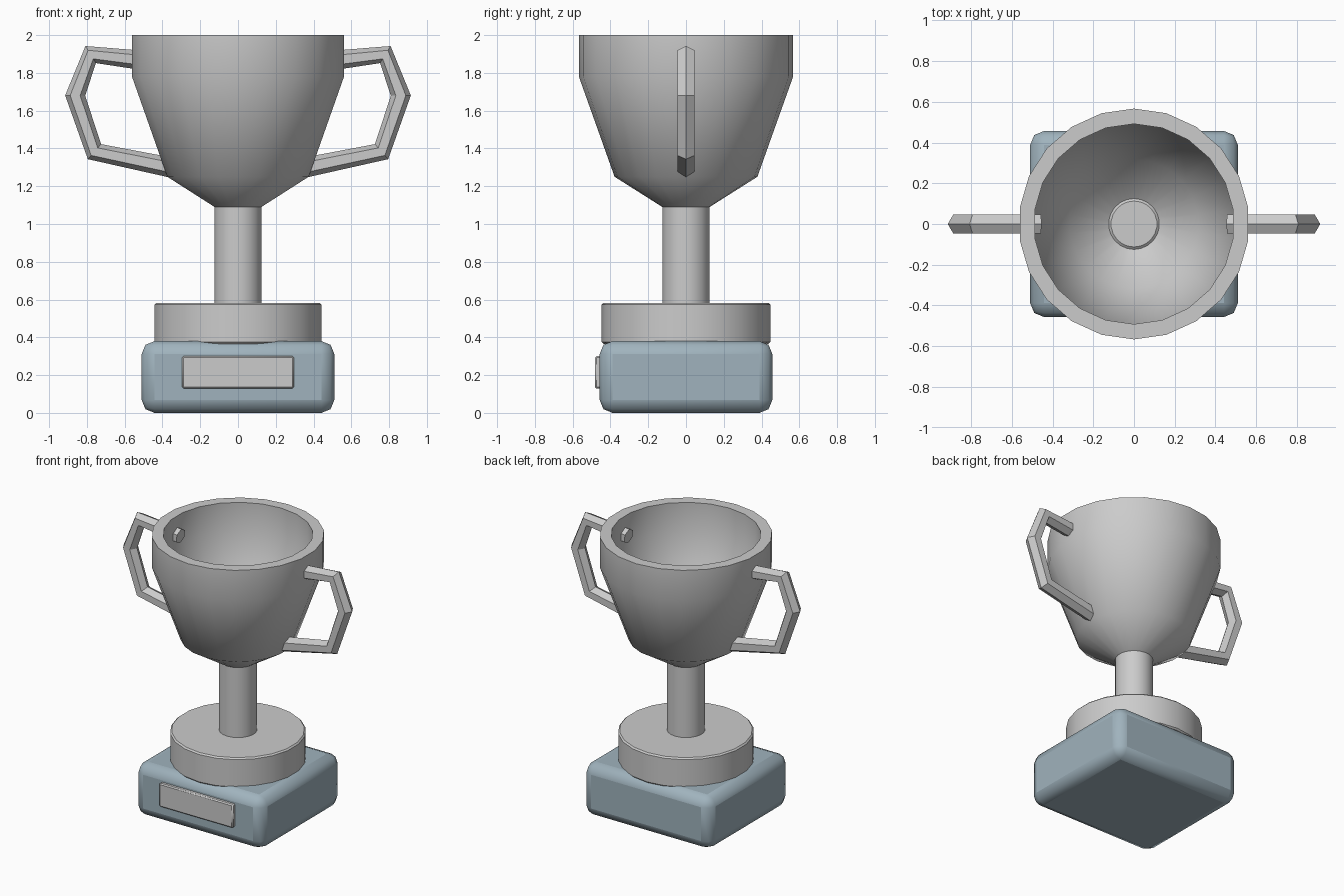
import bpy, bmesh, math
from mathutils import Vector

if "Cube" in bpy.data.objects:
    bpy.data.objects.remove(bpy.data.objects["Cube"])

SIDES = 22

slate = bpy.data.materials.new("slate_blue")
slate.diffuse_color = (0.35, 0.45, 0.51, 1)
slate.use_nodes = True
slate.node_tree.nodes["Principled BSDF"].inputs["Base Color"].default_value = slate.diffuse_color


def finish(name, bm, smooth=None, bevel=0, segments=1, mat=None):
    bmesh.ops.recalc_face_normals(bm, faces=bm.faces[:])
    me = bpy.data.meshes.new(name)
    bm.to_mesh(me)
    bm.free()
    ob = bpy.data.objects.new(name, me)
    bpy.context.collection.objects.link(ob)
    if mat:
        me.materials.append(mat)
    if bevel:
        mod = ob.modifiers.new("bevel", 'BEVEL')
        mod.width, mod.segments = bevel, segments
        mod.limit_method = 'ANGLE'
    if smooth:
        bpy.ops.object.select_all(action='DESELECT')
        ob.select_set(True)
        bpy.context.view_layer.objects.active = ob
        bpy.ops.object.shade_smooth_by_angle(angle=math.radians(smooth))
    return ob


def bridge(bm, a, b):
    n = len(a)
    for i in range(n):
        bm.faces.new((a[i], a[(i + 1) % n], b[(i + 1) % n], b[i]))


def box(name, lo, hi, **kw):
    bm = bmesh.new()
    bmesh.ops.create_cube(bm, size=1)
    lo, hi = Vector(lo), Vector(hi)
    bmesh.ops.scale(bm, vec=hi - lo, verts=bm.verts)
    bmesh.ops.translate(bm, vec=(lo + hi) / 2, verts=bm.verts)
    return finish(name, bm, **kw)


def lathe(name, profile, closed=False, **kw):
    bm = bmesh.new()
    rings = []
    for r, z in profile:
        angles = [math.pi / 2 + math.tau * i / SIDES for i in range(SIDES)]
        rings.append([bm.verts.new((r * math.cos(t), r * math.sin(t), z)) for t in angles])
    for a, b in zip(rings, rings[1:]):
        bridge(bm, a, b)
    if closed:
        bridge(bm, rings[-1], rings[0])
    else:
        bm.faces.new(rings[0])
        bm.faces.new(rings[-1])
    return finish(name, bm, **kw)


# Plinth and its plaque
box("plinth", (-0.51, -0.457, 0), (0.51, 0.457, 0.38),
    bevel=0.068, segments=2, smooth=35, mat=slate)
box("plaque", (-0.296, -0.483, 0.13), (0.296, -0.43, 0.30), bevel=0.008, smooth=30)

# Round foot and stem
lathe("foot", [(0.437, 0.365), (0.447, 0.375), (0.447, 0.573), (0.437, 0.583)], smooth=30)
lathe("stem", [(0.125, 0.55), (0.125, 1.18), (0.113, 1.19)], smooth=30)

# Hollow bowl with a thick wall
lathe("bowl", [(0.125, 1.09), (0.378, 1.25), (0.567, 1.78), (0.567, 2.0),
               (0.492, 2.0), (0.492, 1.79), (0.318, 1.297), (0.085, 1.155)],
      closed=True, smooth=42)

# Hexagonal bar handles swept along a bent path
path = [Vector(p) for p in [(0.46, 1.861), (0.78, 1.897), (0.862, 1.68),
                            (0.76, 1.383), (0.36, 1.30)]]
for name, side in (("right_handle", 1), ("left_handle", -1)):
    bm = bmesh.new()
    rings = []
    for i, p in enumerate(path):
        d_in = (p - path[max(i - 1, 0)]).normalized() if i else Vector((0, 0))
        d_out = (path[i + 1] - p).normalized() if i < len(path) - 1 else Vector((0, 0))
        t = (d_in + d_out).normalized()
        ring = []
        for k in range(6):
            a = k * math.pi / 3
            u, v = 0.053 * math.cos(a), 0.053 * math.sin(a)
            ring.append(bm.verts.new((side * (p.x - t.y * u), v, p.y + t.x * u)))
        rings.append(ring)
    for a, b in zip(rings, rings[1:]):
        bridge(bm, a, b)
    bm.faces.new(rings[0])
    bm.faces.new(rings[-1])
    finish(name, bm)
